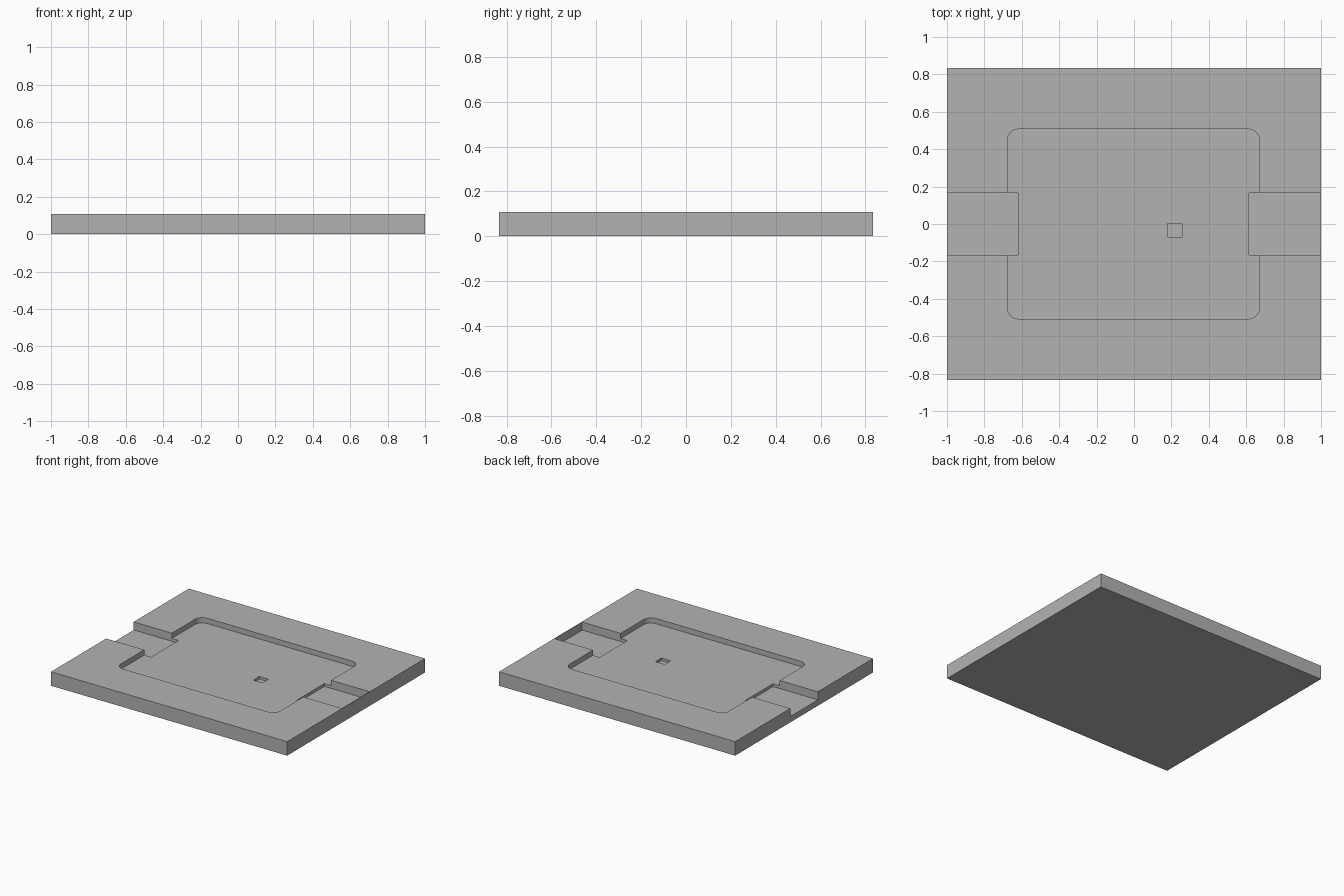
import bpy, bmesh
from mathutils import Matrix, Vector

cube = bpy.data.objects.get("Cube")
if cube:
    bpy.data.objects.remove(cube, do_unlink=True)

HEIGHT = 0.107
POCKET_FLOOR = HEIGHT - 0.04
CHANNEL_FLOOR = HEIGHT - 0.062
HOLE_FLOOR = POCKET_FLOOR - 0.02
ABOVE = HEIGHT + 0.1

grey = bpy.data.materials.new("plain grey")
grey.use_nodes = True
colour = (0.45, 0.45, 0.45, 1)
grey.diffuse_color = colour
grey.node_tree.nodes["Principled BSDF"].inputs["Base Color"].default_value = colour


def box(name, low, high, corner=0):
    """Box between two corners, with optional rounded upright edges."""
    low, high = Vector(low), Vector(high)
    bm = bmesh.new()
    place = Matrix.Translation((low + high) / 2) @ Matrix.Diagonal((*(high - low), 1))
    bmesh.ops.create_cube(bm, size=1, matrix=place)
    if corner:
        upright = [e for e in bm.edges
                   if abs(e.verts[0].co.z - e.verts[1].co.z) > 0.01]
        bmesh.ops.bevel(bm, geom=upright, offset=corner, segments=4,
                        profile=0.5, affect='EDGES')
    mesh = bpy.data.meshes.new(name)
    bm.to_mesh(mesh)
    bm.free()
    mesh.materials.append(grey)
    obj = bpy.data.objects.new(name, mesh)
    bpy.context.collection.objects.link(obj)
    return obj


# Base slab
plate = box("base_plate", (-1, -0.833, 0), (1, 0.833, HEIGHT))

# Recesses: rounded pocket, open right channel, thin-walled left channel, small hole
cutters = [
    box("pocket_cutter", (-0.677, -0.508, POCKET_FLOOR), (0.671, 0.508, ABOVE), 0.06),
    box("right_channel_cutter", (-1.1, -0.167, CHANNEL_FLOOR), (-0.62, 0.167, ABOVE)),
    box("left_channel_cutter", (0.615, -0.167, CHANNEL_FLOOR), (0.996, 0.167, ABOVE)),
    box("hole_cutter", (0.178, -0.069, HOLE_FLOOR), (0.256, 0.003, ABOVE)),
]
for cutter in cutters:
    cutter.hide_render = True
    cut = plate.modifiers.new(cutter.name, 'BOOLEAN')
    cut.operation = 'DIFFERENCE'
    cut.solver = 'EXACT'
    cut.object = cutter

# Bake the cuts, then drop the cutters
bpy.context.view_layer.update()
evaluated = plate.evaluated_get(bpy.context.evaluated_depsgraph_get())
finished = bpy.data.meshes.new_from_object(evaluated)
plate.modifiers.clear()
plate.data = finished
plate.data.name = "base_plate"
for cutter in cutters:
    bpy.data.objects.remove(cutter, do_unlink=True)
